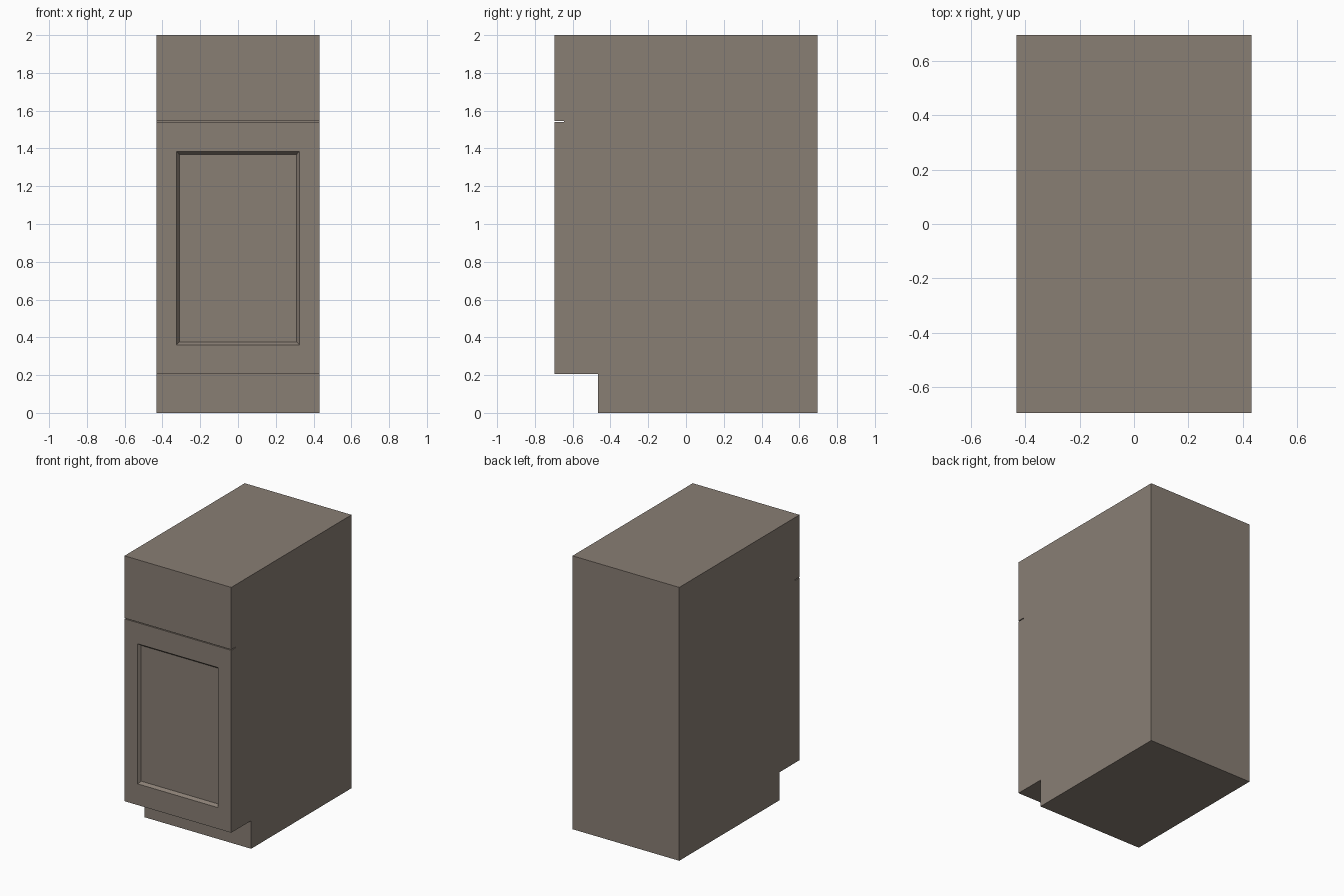
import bpy, bmesh
from mathutils import Vector

if "Cube" in bpy.data.objects:
    bpy.data.objects.remove(bpy.data.objects["Cube"])

W, D, H = 0.432, 0.695, 2.0        # half width, half depth, height
KICK_Y, KICK_Z = -0.465, 0.205
GROOVE_Z0, GROOVE_Z1, GROOVE_DEPTH = 1.539, 1.545, 0.05

mat = bpy.data.materials.new("taupe_paint")
mat.diffuse_color = (0.25, 0.21, 0.175, 1)
mat.use_nodes = True
mat.node_tree.nodes["Principled BSDF"].inputs["Base Color"].default_value = mat.diffuse_color

bm = bmesh.new()

# Side profile (y, z) with toe kick and the gap under the drawer front
profile = [(D, 0), (D, H), (-D, H), (-D, GROOVE_Z1),
           (-D + GROOVE_DEPTH, GROOVE_Z1), (-D + GROOVE_DEPTH, GROOVE_Z0),
           (-D, GROOVE_Z0), (-D, KICK_Z), (KICK_Y, KICK_Z), (KICK_Y, 0)]
side = bm.faces.new([bm.verts.new((-W, y, z)) for y, z in profile])
ext = bmesh.ops.extrude_face_region(bm, geom=[side])
bmesh.ops.translate(bm, vec=(2 * W, 0, 0),
                    verts=[g for g in ext["geom"] if isinstance(g, bmesh.types.BMVert)])
bmesh.ops.recalc_face_normals(bm, faces=bm.faces)


def inset_to(face, half_x, z0, z1, y):
    """Inset a front face and place its corners on a given rectangle."""
    mid = face.calc_center_median().z
    bmesh.ops.inset_region(bm, faces=[face], thickness=0.01)
    for v in face.verts:
        v.co = Vector((half_x if v.co.x > 0 else -half_x, y,
                       z1 if v.co.z > mid else z0))


# Door panel: flat frame, then sloped edge down to the sunken panel
door = next(f for f in bm.faces
            if f.normal.y < -0.9 and abs(f.calc_center_median().z - (KICK_Z + GROOVE_Z0) / 2) < 0.05
            and f.calc_center_median().y < -D + 0.01)
inset_to(door, 0.325, 0.36, 1.385, -D)
inset_to(door, 0.311, 0.376, 1.369, -D + 0.02)

mesh = bpy.data.meshes.new("base_cabinet")
bm.to_mesh(mesh)
bm.free()
mesh.materials.append(mat)
cabinet = bpy.data.objects.new("base_cabinet", mesh)
bpy.context.collection.objects.link(cabinet)
